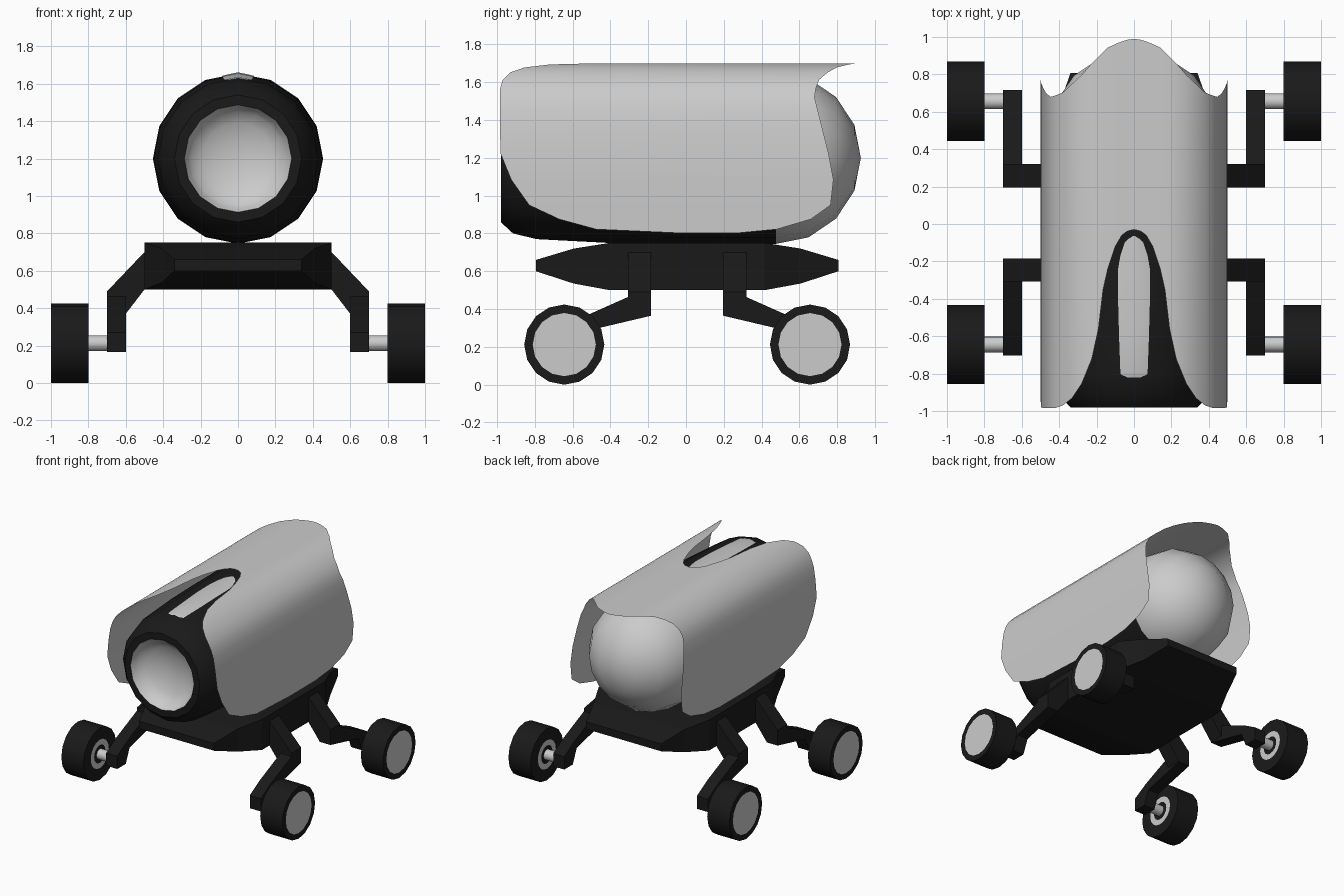
import bpy, bmesh
from math import sin, cos, pi, radians

if "Cube" in bpy.data.objects:
    bpy.data.objects.remove(bpy.data.objects["Cube"])

black = bpy.data.materials.new("black")
black.diffuse_color = (0.01, 0.01, 0.01, 1)
black.use_nodes = True
black.node_tree.nodes["Principled BSDF"].inputs["Base Color"].default_value = black.diffuse_color
CZ = 1.2       # height of pod axis
MID = 0.006    # fore-aft mirror line of the running gear


def make(name, verts, faces, mats=(None,), ids=None, recalc=True, smooth=True):
    me = bpy.data.meshes.new(name)
    me.from_pydata(verts, [], faces)
    for m in mats:
        me.materials.append(m)
    if ids:
        for p, i in zip(me.polygons, ids):
            p.material_index = i
    bm = bmesh.new()
    bm.from_mesh(me)
    bmesh.ops.remove_doubles(bm, verts=bm.verts, dist=1e-5)
    bmesh.ops.dissolve_degenerate(bm, edges=bm.edges, dist=1e-6)
    if recalc:
        bmesh.ops.recalc_face_normals(bm, faces=bm.faces)
    bm.to_mesh(me)
    bm.free()
    if smooth:
        me.shade_smooth()
        me.set_sharp_from_angle(angle=radians(32))
    ob = bpy.data.objects.new(name, me)
    bpy.context.collection.objects.link(ob)
    return ob


def lathe(name, pts, seg_ids, place, n=16):
    """Spin (radius, along) points; place(along, u, v) maps to space."""
    verts = [place(a, r * cos(2 * pi * k / n), r * sin(2 * pi * k / n))
             for r, a in pts for k in range(n)]
    faces, ids = [], []
    for i, m in enumerate(seg_ids):
        for k in range(n):
            j = (k + 1) % n
            f = [i * n + k, i * n + j, (i + 1) * n + j, (i + 1) * n + k]
            if pts[i][0] == 0:
                f = [i * n, f[2], f[3]]
            elif pts[i + 1][0] == 0:
                f = [f[0], f[1], (i + 1) * n]
            faces.append(f)
            ids.append(m)
    return make(name, verts, faces, (None, black), ids)


def prism(name, poly, place, lo, hi):
    n = len(poly)
    verts = [place(a, b, c) for c in (lo, hi) for a, b in poly]
    faces = [list(range(n)), list(range(n, 2 * n))]
    faces += [[i, (i + 1) % n, n + (i + 1) % n, n + i] for i in range(n)]
    return make(name, verts, faces, (black,), smooth=False)


# pod: concave front lens, black barrel, grey rear dome
lens = [(0, -.85), (.1, -.86), (.19, -.885), (.25, -.92), (.27, -.95), (.287, -.98)]
barrel = [(.34, -.98), (.4, -.915), (.43, -.79), (.45, -.41), (.455, -.1), (.455, .477)]
dome = [(.455 * cos(t * pi / 8), .477 + .448 * sin(t * pi / 8)) for t in (1, 2, 3)] + [(0, .925)]
lathe("pod", lens + barrel + dome, [0] * 5 + [1] * 6 + [0] * 4,
      lambda a, u, v: (u, a, CZ + v))


# top inlay strip following the barrel
def barrel_r(y):
    for (r0, y0), (r1, y1) in zip(barrel, barrel[1:]):
        if y0 <= y <= y1:
            return r0 + (r1 - r0) * (y - y0) / (y1 - y0)


strip = [(-.82, .035), (-.805, .07), (-.79, .073), (-.6, .08), (-.41, .085), (-.24, .085),
         (-.17, .073), (-.1, .05), (-.08, .03), (-.065, .006)]
sv = [(s * w, y, CZ + barrel_r(y) + .006 - abs(s) * w * .2)
      for y, w in strip for s in (-1, 0, 1)]
sf = [[3 * i + k, 3 * i + k + 1, 3 * i + k + 4, 3 * i + k + 3]
      for i in range(len(strip) - 1) for k in (0, 1)]
make("top_strip", sv, sf, recalc=False)

# thin shell: half section rows of x, z, front edge y, back edge y
half = [(0, 1.7, -.03, .99), (.035, 1.7, -.038, .985), (.065, 1.7, -.06, .976),
        (.1, 1.7, -.12, .962), (.14, 1.7, -.24, .943), (.165, 1.699, -.35, .92),
        (.19, 1.698, -.56, .893), (.225, 1.694, -.72, .86), (.28, 1.678, -.855, .797),
        (.33, 1.652, -.93, .75), (.38, 1.612, -.97, .703), (.42, 1.566, -.983, .687),
        (.445, 1.52, -.985, .68), (.466, 1.46, -.985, .695), (.482, 1.36, -.985, .72),
        (.497, 1.22, -.98, .755), (.5, 1.085, -.925, .78), (.5, .95, -.83, .765),
        (.5, .875, -.67, .66), (.5, .822, -.475, .48), (.5, .803, -.05, .28)]
rows = [(-x, z, f, b) for x, z, f, b in half[:0:-1]] + half
hv = [p for x, z, f, b in rows for p in ((x, f, z), (x, b, z))]
hf = [[2 * i, 2 * i + 2, 2 * i + 3, 2 * i + 1] for i in range(len(rows) - 1)]
make("shell", hv, hf, recalc=False)

# chassis: lofted rectangles tapering to both ends
ends = [(.8, .34, .6, .66), (.6, .41, .535, .72), (.41, .5, .5, .75)]
secs = [(-y, *r) for y, *r in ends] + ends[::-1]
cv = [(sx * w, y + MID, z) for y, w, lo, hi in secs
      for sx, z in ((-1, lo), (1, lo), (1, hi), (-1, hi))]
cf = [[0, 1, 2, 3], [20, 21, 22, 23]]
cf += [[4 * i + k, 4 * i + (k + 1) % 4, 4 * i + 4 + (k + 1) % 4, 4 * i + 4 + k]
       for i in range(5) for k in range(4)]
make("chassis", cv, cf, (black,), smooth=False)

# legs, axles and wheels at four corners
upper = [(.48, .71), (.5, .70), (.7, .49), (.7, .37), (.6, .37), (.5, .5), (.48, .5)]
lower = [(.19, .365), (.19, .49), (.31, .465), (.58, .345), (.71, .27), (.71, .165),
         (.6, .165), (.55, .28)]
tyre = [(0, 1.0), (.167, 1.0), (.212, 1.0), (.212, .8), (.117, .8), (.073, .8), (0, .8)]
axle = [(0, .69), (.042, .69), (.042, .81), (0, .81)]
for sx, side in ((-1, "left"), (1, "right")):
    for sy, end in ((-1, "front"), (1, "back")):
        tag = f"{end}_{side}"
        prism("upper_leg_" + tag, upper, lambda a, b, c: (sx * a, MID + sy * c, b), .19, .314)
        prism("lower_leg_" + tag, lower, lambda a, b, c: (sx * c, MID + sy * a, b), .6, .7)
        hub = lambda a, u, v: (sx * a, MID + sy * .65 + u, .212 + v)
        lathe("wheel_" + tag, tyre, [0, 1, 1, 1, 0, 1], hub)
        lathe("axle_" + tag, axle, [0, 0, 0], hub)
